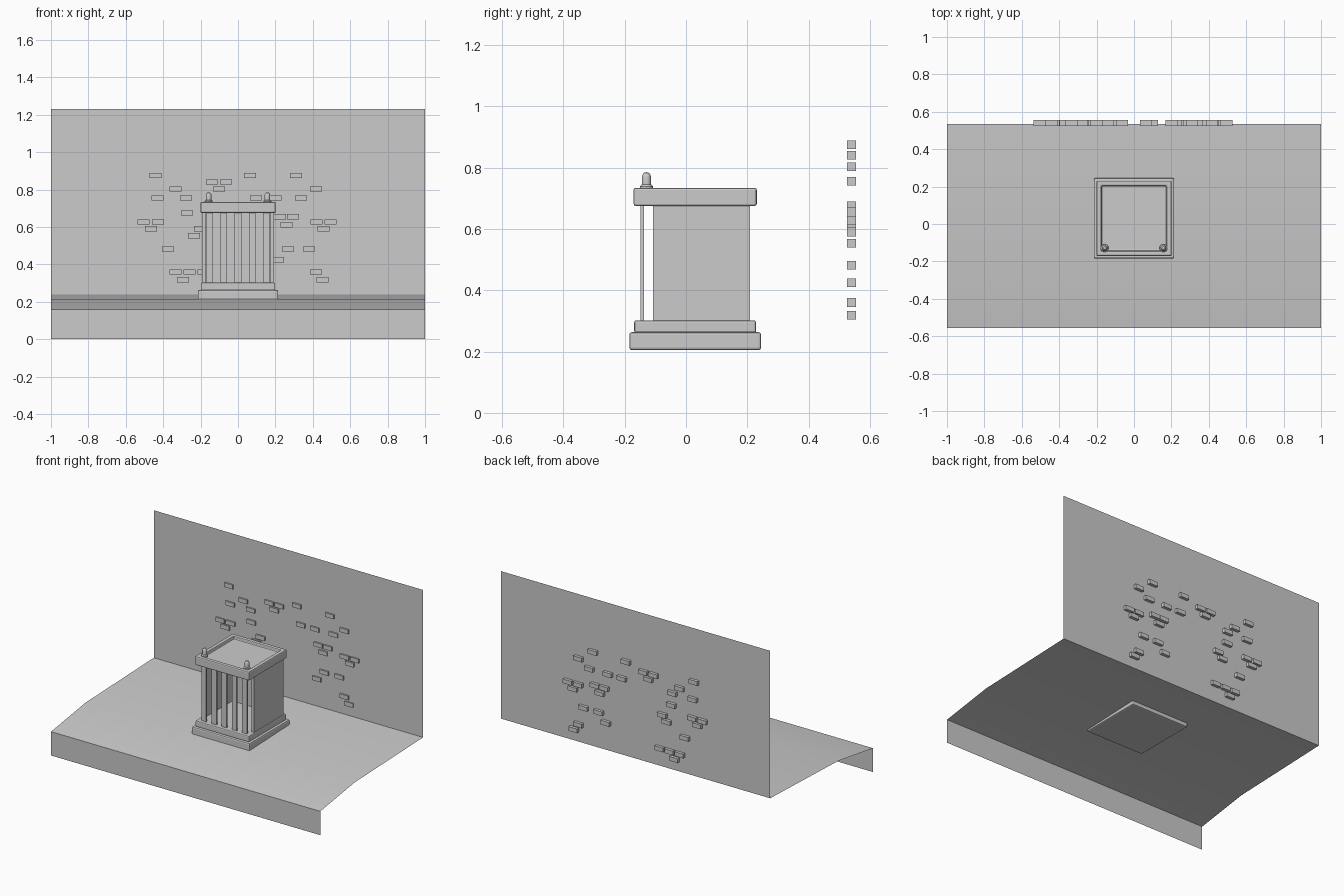
import bpy, bmesh, math

if "Cube" in bpy.data.objects:
    bpy.data.objects.remove(bpy.data.objects["Cube"])

CY = 0.03  # shrine centre in y


def finish(name, bm, bevel=0.0, segments=2):
    me = bpy.data.meshes.new(name)
    bm.normal_update()
    bm.to_mesh(me)
    bm.free()
    ob = bpy.data.objects.new(name, me)
    bpy.context.collection.objects.link(ob)
    if bevel:
        m = ob.modifiers.new("bevel", 'BEVEL')
        m.width, m.segments = bevel, segments
    return ob


def add_box(bm, lo, hi):
    r = bmesh.ops.create_cube(bm, size=1)
    for v in r["verts"]:
        v.co = [(a + b) / 2 + c * (b - a) for a, b, c in zip(lo, hi, v.co)]


def slab(name, half, z0, z1, bevel, recess=None):
    bm = bmesh.new()
    add_box(bm, (-half, CY - half, z0), (half, CY + half, z1))
    if recess:
        margin, depth = recess
        bm.normal_update()
        top = max(bm.faces, key=lambda f: f.calc_center_median().z)
        bmesh.ops.inset_region(bm, faces=[top], thickness=margin)
        r = bmesh.ops.extrude_discrete_faces(bm, faces=[top])
        bmesh.ops.translate(bm, verts=r["faces"][0].verts[:], vec=(0, 0, -depth))
    return finish(name, bm, bevel)


def smooth(ob):
    bpy.ops.object.select_all(action='DESELECT')
    ob.select_set(True)
    bpy.context.view_layer.objects.active = ob
    bpy.ops.object.shade_smooth_by_angle(angle=math.radians(35))


# ground and wall sheet, swept along x
profile = [(-0.555, 0), (-0.555, 0.16), (-0.19, 0.215), (0.535, 0.24), (0.535, 1.23)]
bm = bmesh.new()
rows = [[bm.verts.new((x, y, z)) for y, z in profile] for x in (-1, 1)]
for i in range(len(profile) - 1):
    bm.faces.new((rows[0][i], rows[1][i], rows[1][i + 1], rows[0][i + 1]))
smooth(finish("ground_and_wall", bm))

# loose bricks set in the wall: height -> x positions
bricks = {
    0.875: (-0.44, 0.065, 0.31),
    0.84: (-0.14, -0.065),
    0.803: (-0.333, -0.102, 0.418),
    0.755: (-0.43, -0.278, 0.095, 0.2, 0.338),
    0.675: (-0.273,),
    0.655: (0.225, 0.295),
    0.627: (-0.504, -0.427, 0.42, 0.495),
    0.612: (0.26,),
    0.59: (-0.465, -0.204, 0.458),
    0.553: (-0.236,),
    0.482: (-0.373, 0.268, 0.38),
    0.425: (0.214,),
    0.36: (-0.335, -0.26, -0.185, 0.418),
    0.318: (-0.295, 0.453),
}
bm = bmesh.new()
for z, xs in bricks.items():
    for x in xs:
        add_box(bm, (x - 0.032, 0.525, z - 0.014), (x + 0.032, 0.555, z + 0.014))
finish("wall_bricks", bm)

# stepped base and dished roof slab
slab("base_lower", 0.215, 0.205, 0.263, 0.008)
slab("base_upper", 0.199, 0.26, 0.302, 0.007)
slab("roof_slab", 0.201, 0.675, 0.734, 0.007, recess=(0.038, 0.022))

# three-sided body, open at the front
bm = bmesh.new()
for lo, hi in ((-0.192, -0.175), (0.175, 0.192)):
    add_box(bm, (lo, -0.107, 0.295), (hi, 0.208, 0.68))
add_box(bm, (-0.175, 0.19, 0.295), (0.175, 0.208, 0.68))
finish("body_panels", bm)

# front bars
bm = bmesh.new()
for i in range(-2, 3):
    x = i * 0.0755
    add_box(bm, (x - 0.018, -0.148, 0.295), (x + 0.018, -0.137, 0.68))
finish("front_bars", bm)

# lathed finials on the front roof corners
outline = [(0.021, 0.73), (0.021, 0.739), (0.015, 0.745), (0.015, 0.768),
           (0.013, 0.777), (0.008, 0.783), (0, 0.785)]
for side, x in (("left", -0.157), ("right", 0.157)):
    bm = bmesh.new()
    vs = [bm.verts.new((r, 0, z)) for r, z in outline]
    es = [bm.edges.new(p) for p in zip(vs, vs[1:])]
    bmesh.ops.spin(bm, geom=vs + es, cent=(0, 0, 0), axis=(0, 0, 1),
                   angle=math.tau, steps=24)
    bmesh.ops.remove_doubles(bm, verts=bm.verts[:], dist=1e-5)
    bmesh.ops.recalc_face_normals(bm, faces=bm.faces[:])
    ob = finish(f"finial_{side}", bm)
    ob.location = (x, -0.129, 0)
    smooth(ob)
